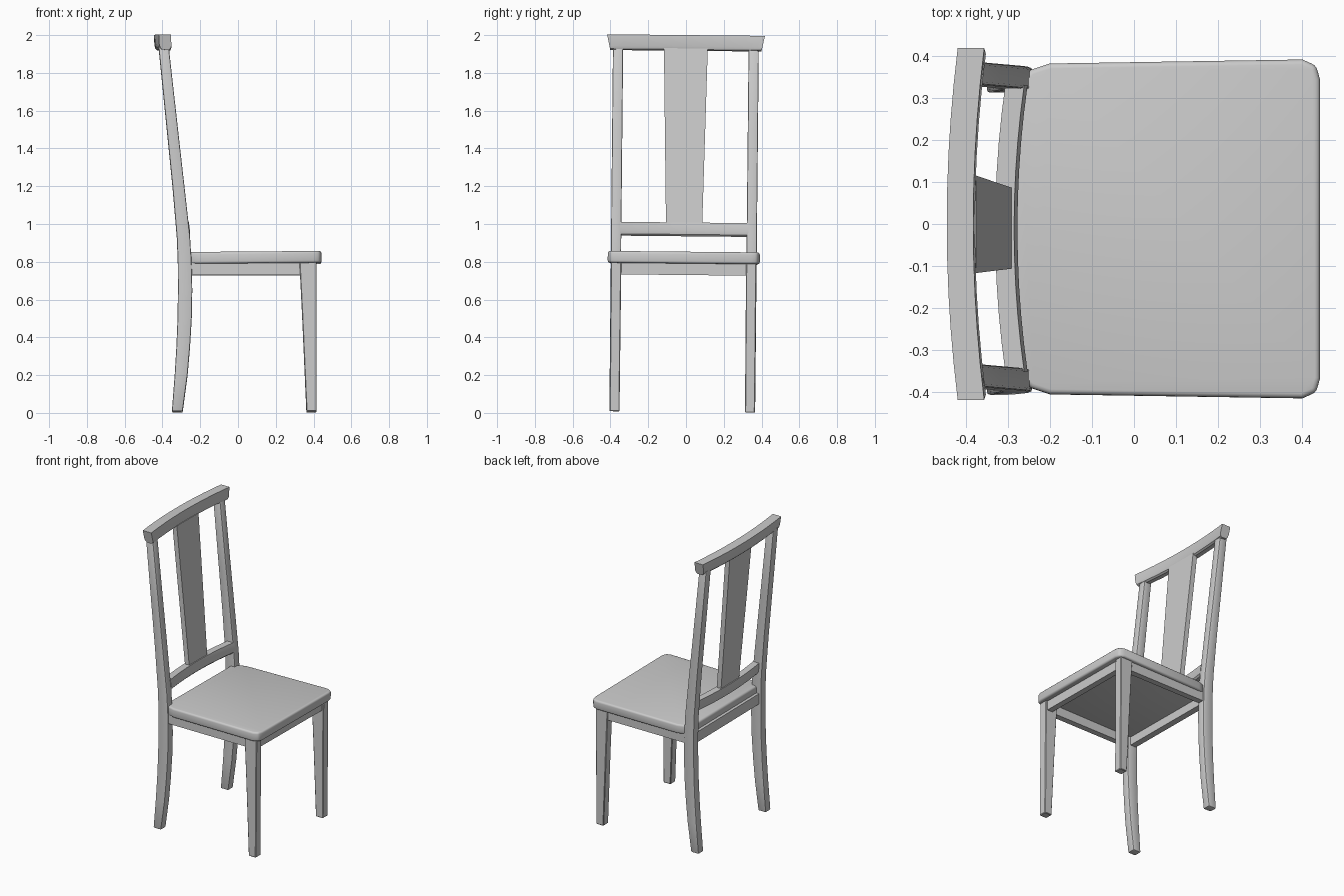
import bpy, bmesh, math
from mathutils import Vector

if "Cube" in bpy.data.objects:
    bpy.data.objects.remove(bpy.data.objects["Cube"])


def lean(p):
    # the whole chair rolls very slightly sideways
    x, y, z = p
    return Vector((x, y + 0.01 * z - 0.02, z - 0.01 * y))


def loft(name, rings, bevel=0.0, segments=2, mirror=False):
    """Skin matching rings of points into a capped solid, optionally with a copy at -y."""
    bm = bmesh.new()
    for side in ((1, -1) if mirror else (1,)):
        loops = [[bm.verts.new((x, y * side, z)) for x, y, z in r] for r in rings]
        n = len(rings[0])
        for a, b in zip(loops, loops[1:]):
            for i in range(n):
                j = (i + 1) % n
                bm.faces.new((a[i], a[j], b[j], b[i]))
        bm.faces.new(loops[0])
        bm.faces.new(loops[-1])
    bmesh.ops.recalc_face_normals(bm, faces=bm.faces)
    if bevel:
        edges = [e for e in bm.edges if e.calc_face_angle() > math.radians(40)]
        bmesh.ops.bevel(bm, geom=edges, offset=bevel, segments=segments,
                        profile=0.5, affect='EDGES')
    for v in bm.verts:
        v.co = lean(v.co)
    mesh = bpy.data.meshes.new(name)
    bm.to_mesh(mesh)
    bm.free()
    ob = bpy.data.objects.new(name, mesh)
    bpy.context.collection.objects.link(ob)
    bpy.context.view_layer.objects.active = ob
    bpy.ops.object.select_all(action='DESELECT')
    ob.select_set(True)
    bpy.ops.object.shade_smooth_by_angle(angle=math.radians(35))
    return ob


def rect(x0, x1, y0, y1, z):
    return [(x0, y0, z), (x1, y0, z), (x1, y1, z), (x0, y1, z)]


def box(name, x0, x1, y0, y1, z0, z1, **kw):
    return loft(name, [rect(x0, x1, y0, y1, z0), rect(x0, x1, y0, y1, z1)], **kw)


# rear legs continuing up into the back posts: z, back x, front x
POST = [(0.005, -0.35, -0.293), (0.2, -0.335, -0.267), (0.35, -0.326, -0.254),
        (0.5, -0.32, -0.245), (0.65, -0.318, -0.242), (0.8, -0.319, -0.246),
        (0.93, -0.324, -0.254), (1.2, -0.347, -0.284), (1.5, -0.377, -0.318),
        (1.94, -0.421, -0.367)]
loft("back_post_pair", [rect(b, f, 0.332, 0.386, z) for z, b, f in POST],
     bevel=0.007, mirror=True)

# tapered front legs
loft("front_leg_pair", [rect(0.362, 0.416, 0.332, 0.385, 0.005),
                        rect(0.34, 0.416, 0.331, 0.385, 0.5),
                        rect(0.325, 0.416, 0.33, 0.385, 0.8)],
     bevel=0.004, segments=1, mirror=True)

# seat: outline of one half mirrored, slightly wider at the front
half = [(0.442, 0.355), (0.433, 0.388), (0.4, 0.4025), (-0.2, 0.393),
        (-0.245, 0.378), (-0.285, 0.345)]
outline = half + [(x, -y) for x, y in reversed(half)]
pitch = 0.008  # front edge sits a touch higher
loft("seat", [[(x, y, z + pitch * x) for x, y in outline] for z in (0.788, 0.85)],
     bevel=0.012, segments=3)

# aprons under the seat
box("side_apron_pair", -0.26, 0.34, 0.338, 0.378, 0.73, 0.80, mirror=True)
box("front_apron", 0.365, 0.405, -0.34, 0.34, 0.73, 0.80)
box("rear_apron", -0.305, -0.262, -0.34, 0.34, 0.73, 0.80)


def curved_rail(name, section, half_top, half_bottom, bow, steps=10):
    """Sweep an x-z section across the back; the middle bows backwards."""
    z_lo = min(z for _, z in section)
    z_hi = max(z for _, z in section)
    rings = []
    for i in range(steps + 1):
        t = -1 + 2 * i / steps
        rings.append([(x + bow * t * t,
                       t * (half_bottom + (half_top - half_bottom) * (z - z_lo) / (z_hi - z_lo)),
                       z) for x, z in section])
    return loft(name, rings)


# top rail, with rounded lower edges
curved_rail("top_rail", [(-0.445, 2.0), (-0.443, 1.95), (-0.438, 1.93), (-0.428, 1.92),
                         (-0.395, 1.917), (-0.383, 1.924), (-0.378, 1.94), (-0.382, 2.0)],
            0.418, 0.40, 0.026)

# lower back rail
curved_rail("lower_rail", [(-0.33, 1.008), (-0.326, 0.95), (-0.318, 0.936),
                           (-0.29, 0.935), (-0.28, 0.945), (-0.277, 0.965),
                           (-0.285, 1.008)],
            0.34, 0.34, 0.024)

# flared centre slat
loft("back_slat", [rect(-0.322, -0.29, -0.096, 0.096, 1.0),
                   rect(-0.409, -0.376, -0.116, 0.116, 1.93)])
